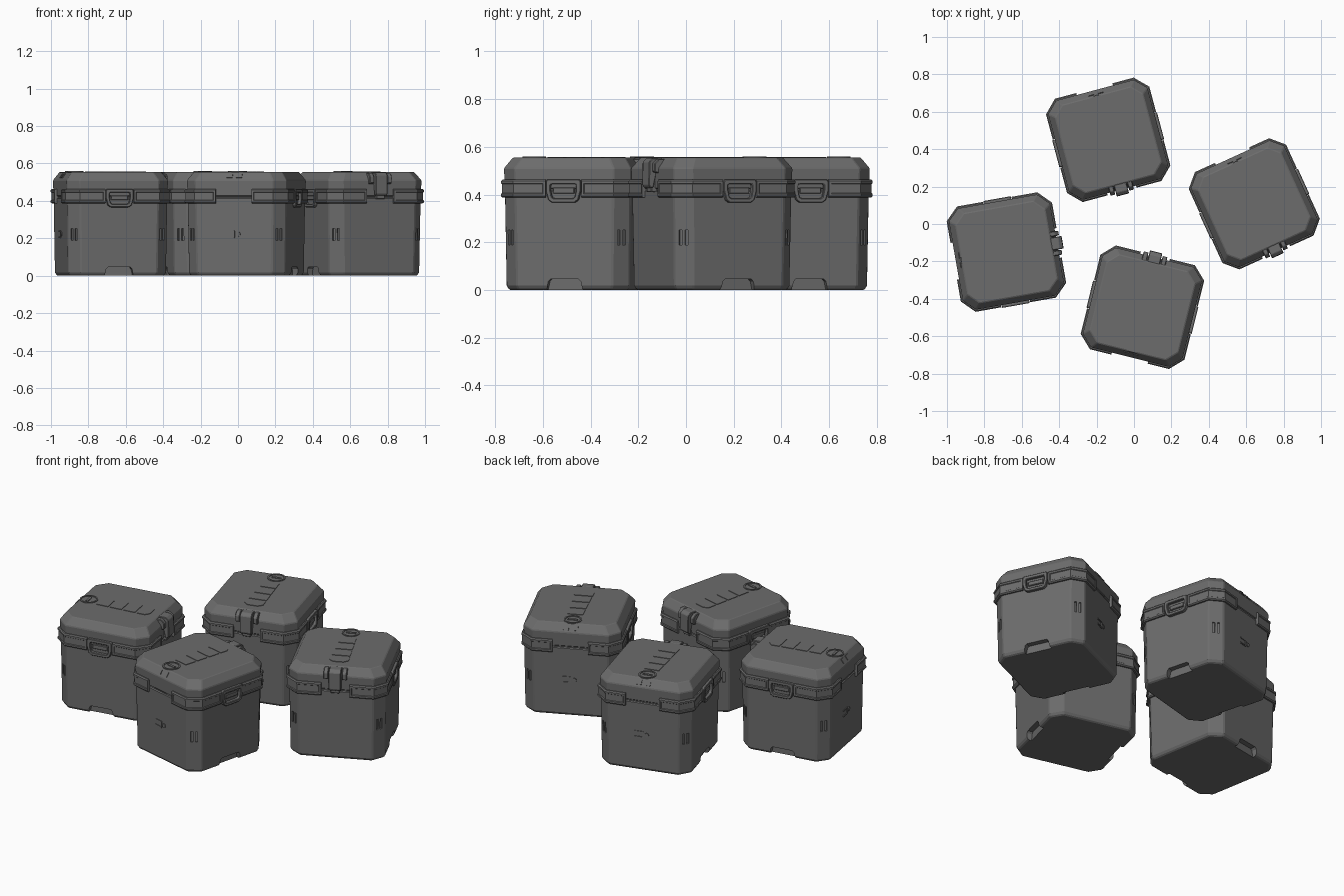
import bpy, bmesh, math
from mathutils import Matrix, Vector

default = bpy.data.objects.get("Cube")
if default:
    bpy.data.objects.remove(default)

grey = bpy.data.materials.new("dark grey plastic")
grey.use_nodes = True
colour = (0.15, 0.15, 0.15, 1)
grey.diffuse_color = colour
grey.node_tree.nodes["Principled BSDF"].inputs["Base Color"].default_value = colour

# Crate placements: x, y, turn in degrees (latch faces -y before turning)
CRATES = {"back": (-0.138, 0.45, 15), "right": (0.643, 0.108, 24.5),
          "front": (0.045, -0.445, 166), "left": (-0.682, -0.15, 100)}
parts = []


def octagon(h, c):
    """Square of half width h with corners cut by c."""
    k = h - c
    return [(k, -h), (h, -k), (h, k), (k, h), (-k, h), (-h, k), (-h, -k), (-k, -h)]


def skin(bm, rings, closed=True):
    """Join equal rings of points into a capped solid."""
    rows = [[bm.verts.new(p) for p in r] for r in rings]
    n = len(rows[0])
    sides = []
    for a, b in zip(rows, rows[1:]):
        for i in range(n):
            j = (i + 1) % n
            sides.append(bm.faces.new((a[i], a[j], b[j], b[i])))
    bm.faces.new(rows[0][::-1])
    bm.faces.new(rows[-1])
    return sides


def shell(bm, layers):
    skin(bm, [[(x, y, z) for x, y in octagon(h, c)] for h, c, z in layers])


def box(bm, centre, size, turn=0):
    m = Matrix.Translation(centre) @ Matrix.Rotation(turn, 4, 'Z') @ Matrix.Diagonal((*size, 1))
    bmesh.ops.create_cube(bm, size=1, matrix=m)


def prism(bm, outline, depth, place):
    """Extrude a flat outline along +z, then place it."""
    skin(bm, [[place @ Vector((x, y, z)) for x, y in outline] for z in (0, depth)])


def frame(bm, outer, inner, depth, place):
    """Closed ring between two outlines, extruded along +z."""
    n = len(outer)
    loops = [[bm.verts.new(place @ Vector((x, y, z))) for x, y in o]
             for o, z in ((outer, 0), (outer, depth), (inner, depth), (inner, 0))]
    for k in range(4):
        a, b = loops[k], loops[(k + 1) % 4]
        for i in range(n):
            j = (i + 1) % n
            bm.faces.new((a[i], a[j], b[j], b[i]))


def make(name, bm, bevel=0, cutter=None, keep=True):
    bmesh.ops.recalc_face_normals(bm, faces=bm.faces)
    mesh = bpy.data.meshes.new(name)
    bm.to_mesh(mesh)
    bm.free()
    mesh.materials.append(grey)
    ob = bpy.data.objects.new(name, mesh)
    bpy.context.collection.objects.link(ob)
    if bevel:
        mod = ob.modifiers.new("edge bevel", 'BEVEL')
        mod.width, mod.segments, mod.limit_method = bevel, 1, 'ANGLE'
    if cutter:
        mod = ob.modifiers.new("cut", 'BOOLEAN')
        mod.operation, mod.object, mod.solver = 'DIFFERENCE', cutter, 'EXACT'
    if bevel or cutter:
        deps = bpy.context.evaluated_depsgraph_get()
        baked = bpy.data.meshes.new_from_object(ob.evaluated_get(deps))
        ob.modifiers.clear()
        ob.data = baked
    if keep:
        parts.append(ob)
    return ob


# Cutter: foot notches under the handles and paired slots on the corners
bm = bmesh.new()
for s in (-1, 1):
    foot = [(-0.08, -0.01), (0.08, -0.01), (0.07, 0.036), (0.06, 0.046), (-0.06, 0.046), (-0.07, 0.036)]
    side = Matrix.Rotation(s * math.pi / 2, 4, 'Z') @ Matrix.Translation((0, -0.235, 0))
    prism(bm, foot, 0.06, side @ Matrix.Rotation(math.pi / 2, 4, 'X'))
    for t in (-1, 1):
        for off in (-0.013, 0.013):
            a = math.atan2(t, s)
            spot = Matrix.Rotation(a, 4, 'Z') @ Vector((0.339, off, 0.22))
            box(bm, spot, (0.02, 0.013, 0.064), a)
cutter = make("cutter", bm, keep=False)
cutter.hide_render = True

# Box body and lid
bm = bmesh.new()
shell(bm, [(0.256, 0.055, 0), (0.266, 0.06, 0.018), (0.272, 0.06, 0.418)])
make("body", bm, 0.006, cutter)
bpy.data.objects.remove(cutter)
bm = bmesh.new()
shell(bm, [(0.267, 0.058, 0.417), (0.267, 0.058, 0.425)])
make("seal", bm)
bm = bmesh.new()
shell(bm, [(0.272, 0.06, 0.424), (0.275, 0.06, 0.51), (0.243, 0.055, 0.555)])
make("lid", bm, 0.004)

# Corner bands with a sunken panel
bm = bmesh.new()
section = [(-0.01, 0.387), (0.008, 0.387), (0.014, 0.393), (0.014, 0.457), (0.008, 0.463), (-0.01, 0.463)]
for sx in (-1, 1):
    for sy, gap in ((-1, 0.08), (1, 0.1)):
        rings = []
        for step in range(4):
            ring = []
            for d, z in section:
                h, k = 0.272 + d, 0.212 + 0.414 * d
                x, y = [(gap, h), (k, h), (h, k), (h, 0.078)][step]
                ring.append((sx * x, sy * y, z))
            rings.append(ring)
        sides = skin(bm, rings)
        bmesh.ops.recalc_face_normals(bm, faces=bm.faces)
        bmesh.ops.inset_region(bm, faces=sides[2::6], thickness=0.01, depth=0, use_even_offset=True)
        bmesh.ops.inset_region(bm, faces=sides[2::6], thickness=0.003, depth=-0.004, use_even_offset=True)
make("corner_bands", bm)

# Side handles: rounded frames with a small catch inside
bm = bmesh.new()
for s in (-1, 1):
    place = (Matrix.Rotation(s * math.pi / 2, 4, 'Z') @ Matrix.Translation((0, -0.268, 0))
             @ Matrix.Rotation(math.pi / 2, 4, 'X'))
    half = [(0.048, 0.366), (0.064, 0.377), (0.075, 0.415), (0.075, 0.455), (0.068, 0.464)]
    hole = [(0.042, 0.384), (0.05, 0.390), (0.056, 0.418), (0.056, 0.440), (0.052, 0.444)]
    outer, inner = [o + [(-x, z) for x, z in o[::-1]] for o in (half, hole)]
    frame(bm, outer, inner, 0.022, place)
    grip = [(-0.046, 0.404), (0.046, 0.404), (0.046, 0.43), (-0.046, 0.43)]
    prism(bm, grip, 0.012, place)
make("handles", bm, 0.003)

# Front latch: strap, two pivot blocks and a catch
bm = bmesh.new()
strap = [(-0.235, 0.545), (-0.245, 0.553), (-0.285, 0.553), (-0.303, 0.538),
         (-0.305, 0.44), (-0.297, 0.428), (-0.284, 0.428), (-0.268, 0.50)]
block = [(-0.236, 0.55), (-0.272, 0.55), (-0.292, 0.53), (-0.292, 0.495), (-0.268, 0.488)]
along_x = Matrix(((0, 0, 1, 0), (1, 0, 0, 0), (0, 1, 0, 0), (0, 0, 0, 1)))
prism(bm, strap, 0.068, Matrix.Translation((-0.034, 0, 0)) @ along_x)
for x in (-0.065, 0.039):
    prism(bm, block, 0.026, Matrix.Translation((x, 0, 0)) @ along_x)
box(bm, (0, -0.276, 0.435), (0.05, 0.026, 0.05))
make("latch", bm, 0.003)

# Round lock on the lid
bm = bmesh.new()
circles = [[(r * math.cos(i * math.pi / 16), r * math.sin(i * math.pi / 16)) for i in range(32)]
           for r in (0.05, 0.041)]
top = Matrix.Translation((0, 0.197, 0.553))
frame(bm, *circles, 0.006, top)
box(bm, (0, 0.197, 0.555), (0.056, 0.014, 0.008))
make("lid_lock", bm)

# Four shallow panels on the lid, the last one with cut corners
bm = bmesh.new()
for i in range(4):
    y = 0.13 - i * 0.083
    w = 0.043 + i * 0.003
    e = y - 0.07
    cut = 0.022 if i == 3 else 0.001
    outline = [(-w, y), (-w - 0.002, e + cut), (cut - w, e), (w - cut, e), (w + 0.002, e + cut), (w, y)]
    prism(bm, outline, 0.005, Matrix.Translation((0, 0, 0.553)))
make("lid_panels", bm)

# Rear hinge plate on the lid slope and rear marker on the body
bm = bmesh.new()
for x in (-0.026, 0.026):
    m = Matrix.Translation((x, 0.259, 0.533)) @ Matrix.Rotation(math.radians(-55), 4, 'X')
    bmesh.ops.create_cube(bm, size=1, matrix=m @ Matrix.Diagonal((0.03, 0.028, 0.008, 1)))
make("rear_hinge_plate", bm)
bm = bmesh.new()
for x, z, w, d in ((0.024, 0.238, 0.05, 0.007), (0.024, 0.205, 0.05, 0.007), (0.0, 0.222, 0.007, 0.035)):
    box(bm, (x, 0.27, z), (w, 0.007, d))
spot = Matrix.Translation((-0.022, 0.27, 0.222)) @ Matrix.Rotation(math.pi / 2, 4, 'X')
bmesh.ops.create_cone(bm, cap_ends=True, segments=12, radius1=0.012, radius2=0.012, depth=0.008, matrix=spot)
make("rear_marker", bm)

# Place the four crates, sharing the part meshes
for n, (place, (x, y, turn)) in enumerate(CRATES.items()):
    world = Matrix.Translation((x, y, 0)) @ Matrix.Rotation(math.radians(turn), 4, 'Z')
    for part in parts:
        ob = part
        if n:
            ob = part.copy()
            bpy.context.collection.objects.link(ob)
        ob.matrix_world = world
        ob.name = place + "_crate_" + part.data.name.split(".")[0]
